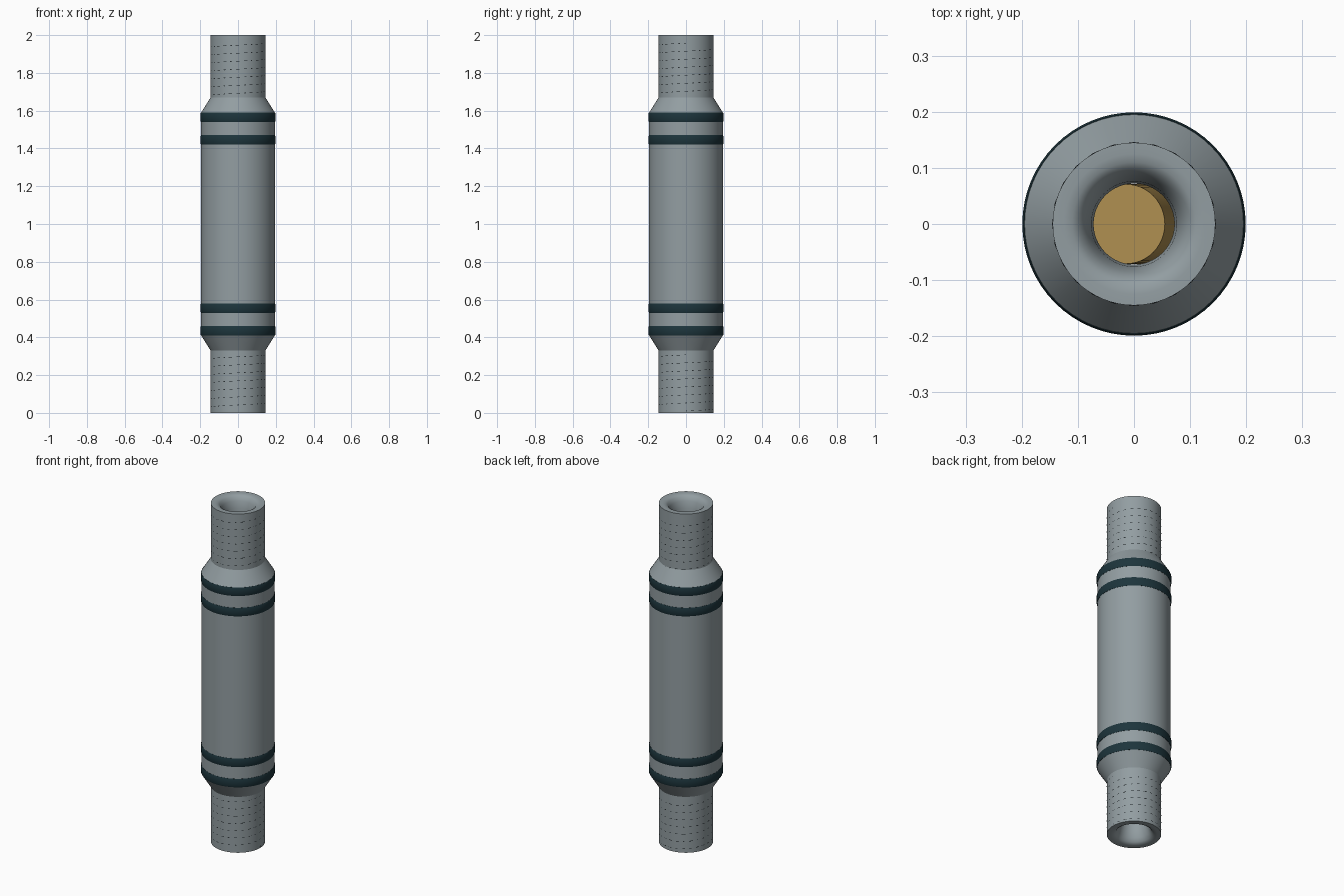
import bpy, bmesh, math
from mathutils import Matrix

cube = bpy.data.objects.get("Cube")
if cube:
    bpy.data.objects.remove(cube)


def material(name, rgb, rough=0.5):
    m = bpy.data.materials.new(name)
    m.use_nodes = True
    m.diffuse_color = (*rgb, 1)
    m.node_tree.nodes["Principled BSDF"].inputs["Base Color"].default_value = (*rgb, 1)
    return m


steel = material("steel_grey", (0.29, 0.34, 0.36))
rubber = material("dark_teal_rubber", (0.012, 0.035, 0.045))
groove = material("thread_black", (0.008, 0.012, 0.015))
brass = material("brass", (0.42, 0.27, 0.08))


def finish(bm, name, mat, angle=30):
    bmesh.ops.recalc_face_normals(bm, faces=bm.faces)
    me = bpy.data.meshes.new(name)
    bm.to_mesh(me)
    bm.free()
    me.materials.append(mat)
    ob = bpy.data.objects.new(name, me)
    bpy.context.collection.objects.link(ob)
    bpy.ops.object.select_all(action="DESELECT")
    ob.select_set(True)
    bpy.context.view_layer.objects.active = ob
    bpy.ops.object.shade_smooth_by_angle(angle=math.radians(angle))
    return ob


def lathe(name, profile, mat, sides=64, closed=False, angle=30):
    """Turn (radius, z) points around the z axis."""
    bm = bmesh.new()
    rings = [[bm.verts.new((r * math.cos(2 * math.pi * i / sides),
                            r * math.sin(2 * math.pi * i / sides), z))
              for i in range(sides)] for r, z in profile]
    pairs = list(zip(rings, rings[1:]))
    if closed:
        pairs.append((rings[-1], rings[0]))
    for a, b in pairs:
        for i in range(sides):
            j = (i + 1) % sides
            bm.faces.new((a[i], a[j], b[j], b[i]))
    return finish(bm, name, mat, angle)


# Turned housing: rounded mouth, threaded neck, shoulder, mirrored to the top
lower = [(0.072, 0.12), (0.076, 0.07), (0.086, 0.03), (0.098, 0.01), (0.11, 0.002),
         (0.125, 0), (0.145, 0), (0.145, 0.33), (0.195, 0.41)]
upper = [(r, 2 - z) for r, z in reversed(lower)]
lathe("housing", lower + upper, steel)

# Eight-sided bore through the middle
lathe("bore", [(0.074, 0.1), (0.074, 1.9)], steel, sides=8)

# Seal rings, two near each end
for side, sign in (("lower", -1), ("upper", 1)):
    for place, offset in (("inner", 0.445), ("outer", 0.565)):
        z = 1 + sign * offset
        ring = [(0.19, z - 0.025), (0.196, z - 0.025), (0.199, z - 0.018),
                (0.199, z + 0.018), (0.196, z + 0.025), (0.19, z + 0.025)]
        lathe(f"{side}_{place}_seal", ring, rubber, closed=True, angle=60)


# Fine thread lines, a helix just breaking the surface of each neck
def thread(name, start, pitch=0.0425, turns=7, steps=24):
    bm = bmesh.new()
    previous = None
    for i in range(turns * steps + 1):
        a = 2 * math.pi * i / steps
        section = []
        for k in range(6):
            t = math.pi * k / 3
            r = 0.143 + 0.003 * math.cos(t)
            z = start + pitch * i / steps + 0.003 * math.sin(t)
            section.append(bm.verts.new((r * math.cos(a), r * math.sin(a), z)))
        if previous:
            for k in range(6):
                n = (k + 1) % 6
                bm.faces.new((previous[k], previous[n], section[n], section[k]))
        else:
            bm.faces.new(section)
        previous = section
    bm.faces.new(previous)
    finish(bm, name, groove)


thread("lower_thread", 0.01)
thread("upper_thread", 1.66)

# Tilted brass valve disc inside the bore
bm = bmesh.new()
bmesh.ops.create_cone(bm, cap_ends=True, segments=48, radius1=0.071, radius2=0.071, depth=0.14,
                      matrix=Matrix.Translation((0, 0, 1)) @ Matrix.Rotation(math.radians(-12), 4, "Y"))
finish(bm, "valve_disc", brass)
